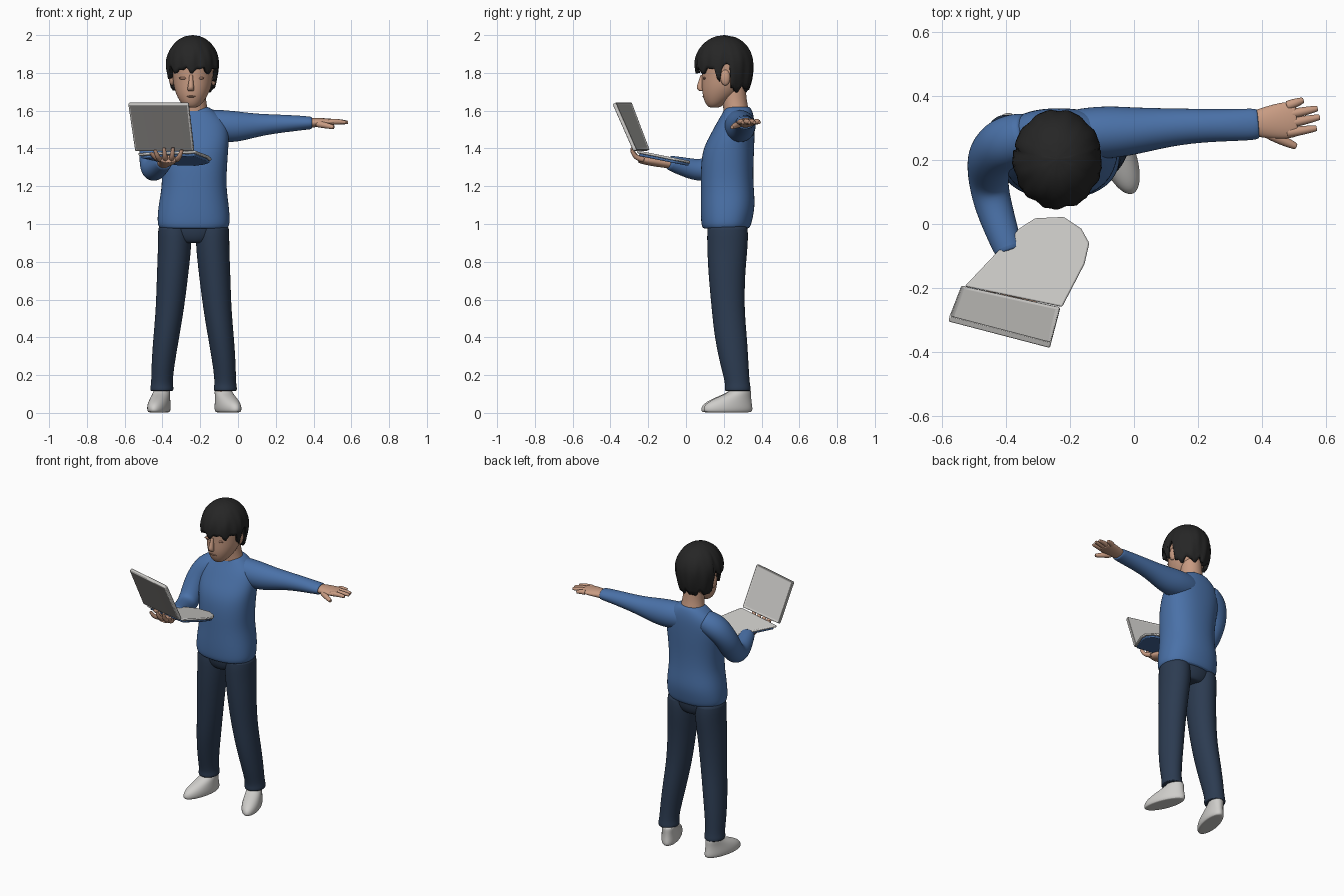
import bpy, bmesh, math
from mathutils import Vector, Matrix

cube = bpy.data.objects.get("Cube")
if cube:
    bpy.data.objects.remove(cube, do_unlink=True)


def material(name, r, g, b):
    m = bpy.data.materials.new(name)
    m.use_nodes = True
    m.diffuse_color = (r, g, b, 1)
    shader = m.node_tree.nodes["Principled BSDF"]
    shader.inputs["Base Color"].default_value = (r, g, b, 1)
    shader.inputs["Roughness"].default_value = 0.8
    return m


BLUE = material("sweater blue", .068, .165, .39)
NAVY = material("jeans navy", .025, .044, .082)
SKIN = material("skin", .58, .33, .225)
SHADE = material("shaded skin", .36, .19, .13)
HAIR = material("black hair", .019, .019, .019)
WHITE = material("shoe white", .62, .61, .59)
SHELL = material("laptop light grey", .60, .59, .57)
GREY = material("laptop outer grey", .23, .22, .21)


def finish(name, bm, mats, levels=0, angle=60):
    bmesh.ops.recalc_face_normals(bm, faces=bm.faces)
    mesh = bpy.data.meshes.new(name)
    bm.to_mesh(mesh)
    bm.free()
    for m in mats:
        mesh.materials.append(m)
    ob = bpy.data.objects.new(name, mesh)
    bpy.context.collection.objects.link(ob)
    if levels:
        ob.modifiers.new("smooth", "SUBSURF").levels = levels
        ob.modifiers["smooth"].render_levels = levels
    bpy.ops.object.select_all(action="DESELECT")
    bpy.context.view_layer.objects.active = ob
    ob.select_set(True)
    bpy.ops.object.shade_smooth_by_angle(angle=math.radians(angle))
    return ob


def loft(name, rings, mat, along=False, n=16, power=2.0, move=None):
    """Skin rings (x, y, z, radius a, radius b); level, or square to the path."""
    bm = bmesh.new()
    pts = [Vector(r[:3]) for r in rings]
    loops = []
    last = len(rings) - 1
    order = [(0, .8)] + [(i, 1) for i in range(last + 1)] + [(last, .8)]
    for i, scale in order:
        a, b = rings[i][3] * scale, rings[i][4] * scale
        u, v = Vector((1, 0, 0)), Vector((0, 1, 0))
        if along:
            t = (pts[min(i + 1, last)] - pts[max(i - 1, 0)]).normalized()
            u = t.cross(Vector((0, 0, 1))).normalized()
            v = u.cross(t)
        loop = []
        for k in range(n):
            c, s = math.cos(math.tau * k / n), math.sin(math.tau * k / n)
            c = math.copysign(abs(c) ** (2 / power), c)
            s = math.copysign(abs(s) ** (2 / power), s)
            loop.append(bm.verts.new(pts[i] + u * a * c + v * b * s))
        loops.append(loop)
    for p, q in zip(loops, loops[1:]):
        for k in range(n):
            bm.faces.new((p[k], p[(k + 1) % n], q[(k + 1) % n], q[k]))
    bm.faces.new(loops[0])
    bm.faces.new(loops[-1])
    if move:
        bm.transform(move)
    return finish(name, bm, [mat], 2)


def blob(name, centre, size, mat):
    bm = bmesh.new()
    bmesh.ops.create_uvsphere(bm, u_segments=16, v_segments=10, radius=1)
    bm.transform(Matrix.Translation(centre) @ Matrix.Diagonal((*size, 1)))
    return finish(name, bm, [mat])


def finger(name, path, r):
    loft(name, [(*p, r * f, r * f) for p, f in zip(path, (1.1, 1, .65))], SKIN, True, 8)


# Legs and shoes
leg = [(-.335, .22, .99, .092, .112), (-.335, .22, .88, .09, .11),
       (-.345, .215, .75, .086, .1), (-.36, .222, .55, .076, .088),
       (-.38, .237, .4, .07, .088), (-.398, .257, .25, .062, .076),
       (-.403, .272, .16, .057, .066), (-.403, .274, .135, .063, .07),
       (-.403, .274, .115, .062, .07)]
shoe = [(0, -.062, .003, .052, .137), (0, -.062, .022, .058, .142),
        (0, -.058, .05, .056, .132), (0, -.03, .08, .05, .1),
        (0, .003, .105, .046, .066), (0, .01, .122, .044, .056)]
for side, x, y, turn in (("right", -.405, .275, -13), ("left", -.075, .28, 21)):
    rings = leg if side == "right" else [(-.47 - r[0], *r[1:]) for r in leg]
    loft(side + "_trouser_leg", rings, NAVY)
    loft(side + "_ankle", [(x, y, .08, .042, .05), (x, y, .15, .042, .05)], SKIN)
    place = Matrix.Translation((x, y, 0)) @ Matrix.Rotation(math.radians(turn), 4, "Z")
    loft(side + "_shoe", shoe, WHITE, move=place)
loft("trouser_seat", [(-.235, .22, .9, .1, .085), (-.235, .22, .94, .175, .108),
                      (-.235, .22, 1.02, .18, .112)], NAVY)

# Sweater body and sleeves
loft("sweater_body", [
    (-.235, .212, .975, .188, .128), (-.235, .215, 1.02, .194, .137),
    (-.235, .222, 1.1, .188, .146), (-.232, .218, 1.2, .17, .14),
    (-.232, .217, 1.3, .175, .14), (-.235, .225, 1.4, .185, .137),
    (-.235, .248, 1.48, .19, .116), (-.235, .265, 1.545, .175, .098),
    (-.235, .275, 1.59, .125, .08), (-.235, .275, 1.62, .08, .066)],
    BLUE, n=24, power=2.3)
loft("right_sleeve", [
    (-.33, .28, 1.54, .075, .07), (-.41, .255, 1.5, .088, .082),
    (-.448, .215, 1.42, .08, .075), (-.455, .17, 1.34, .07, .07),
    (-.456, .125, 1.29, .062, .068), (-.442, .06, 1.283, .06, .06),
    (-.415, -.02, 1.305, .053, .05), (-.39, -.09, 1.325, .046, .04)], BLUE, True)
loft("left_sleeve", [
    (-.2, .28, 1.525, .08, .085), (-.09, .287, 1.518, .086, .088),
    (0, .291, 1.515, .076, .083), (.1, .302, 1.523, .062, .062),
    (.2, .308, 1.53, .054, .051), (.31, .31, 1.534, .051, .042),
    (.365, .312, 1.535, .051, .036), (.39, .314, 1.535, .048, .034)], BLUE, True)

# Outstretched left hand
loft("left_hand", [(.37, .314, 1.535, .04, .026), (.42, .318, 1.537, .052, .025),
                   (.475, .325, 1.54, .06, .02), (.51, .328, 1.54, .055, .016)], SKIN, True)
for i, (tx, ty) in enumerate(((.53, .388), (.575, .362), (.582, .335), (.572, .3))):
    start = (.48, .37 - .028 * i, 1.54)
    mid = ((start[0] + tx) / 2, (start[1] + ty) / 2, 1.543)
    finger(f"left_finger_{i + 1}", (start, mid, (tx, ty, 1.537)), .016)
finger("left_thumb", ((.42, .285, 1.53), (.465, .262, 1.522), (.508, .243, 1.512)), .018)

# Right hand gripping the laptop from below
loft("right_hand", [(-.4, -.06, 1.318, .034, .028), (-.385, -.13, 1.325, .036, .026),
                    (-.37, -.2, 1.335, .05, .026), (-.37, -.25, 1.345, .05, .022)], SKIN, True)
for i in range(4):
    x = -.41 + .028 * i
    spread = (i - 1.5) * .02
    tip = 1.41 - .012 * abs(i - 1.5)
    finger(f"right_finger_{i + 1}", ((x, -.225, 1.34), (x + spread / 2, -.27, 1.352),
                                     (x + spread, -.288, tip)), .015)
finger("right_thumb", ((-.4, -.17, 1.335), (-.435, -.2, 1.35), (-.46, -.225, 1.375)), .016)


# Laptop: base slab, sleeve-coloured underside and tilted lid
def slab(name, outline, offset, mats, inset=0):
    bm = bmesh.new()
    face = bm.faces.new([bm.verts.new(p) for p in outline])
    grown = bmesh.ops.extrude_face_region(bm, geom=[face])["geom"]
    bmesh.ops.translate(bm, vec=offset, verts=[g for g in grown if isinstance(g, bmesh.types.BMVert)])
    inner = [g for g in grown if isinstance(g, bmesh.types.BMFace)][0]
    bm.normal_update()
    if inset:
        bmesh.ops.inset_individual(bm, faces=[face], thickness=inset)
        bmesh.ops.inset_individual(bm, faces=[inner], thickness=inset)
        bmesh.ops.translate(bm, vec=offset * -.3, verts=inner.verts)
        face.material_index = len(mats) - 1
    ob = finish(name, bm, mats, angle=30)
    bevel = ob.modifiers.new("rounded edges", "BEVEL")
    bevel.width, bevel.segments = .005, 2
    return ob


plan = [(-.53, -.195), (-.44, -.1), (-.36, -.015), (-.31, .018), (-.22, .022),
        (-.165, -.015), (-.14, -.06), (-.155, -.125), (-.225, -.26)]
tilt = lambda x, y, drop: Vector((x, y, 1.338 - .2 * y - drop))
slab("laptop_base", [tilt(x, y, 0) for x, y in plan], Vector((0, 0, -.014)), [SHELL])
slab("laptop_underside", [tilt(-.29 + (x + .29) * .93, -.1 + (y + .1) * .93, .014) for x, y in plan],
     Vector((0, 0, -.014)), [BLUE])
lid = [Vector(p) for p in ((-.545, -.212, 1.385), (-.235, -.28, 1.385),
                           (-.264, -.39, 1.635), (-.582, -.307, 1.635))]
inward = (lid[1] - lid[0]).cross(lid[3] - lid[0]).normalized() * -.024
slab("laptop_lid", lid, inward, [SHELL, GREY], .012)

# Neck, head and facial features
loft("neck", [(-.235, .27, 1.56, .085, .072), (-.235, .265, 1.61, .075, .068),
              (-.235, .255, 1.66, .066, .066), (-.237, .25, 1.74, .066, .068)], SKIN)
loft("head", [(-.245, .15, 1.618, .03, .03), (-.245, .155, 1.635, .055, .052),
              (-.243, .18, 1.68, .084, .094), (-.24, .2, 1.73, .102, .117),
              (-.24, .207, 1.78, .108, .124), (-.24, .21, 1.84, .115, .132),
              (-.24, .21, 1.9, .11, .125), (-.24, .21, 1.95, .08, .09)], SKIN, n=20)
loft("nose", [(-.248, .088, 1.79, .01, .012), (-.249, .08, 1.75, .013, .016),
              (-.25, .073, 1.72, .019, .022), (-.25, .082, 1.705, .017, .014)], SKIN, n=10)
blob("mouth", (-.247, .094, 1.675), (.024, .008, .005), SHADE)
for side, s in (("right", -1), ("left", 1)):
    blob(side + "_eye", (-.246 + s * .045, .098, 1.772), (.022, .008, .007), SHADE)
    blob(side + "_ear", (-.24 + s * .11, .208, 1.775), (.016, .026, .042), SKIN)

# Hair cap: fringe high in front, lower over the nape, with ragged locks
bm = bmesh.new()
cols, rows = 72, 14
grid = []
for j in range(rows + 1):
    row = []
    for k in range(cols):
        a = math.tau * k / cols
        front = -math.sin(a)
        edge = 1.815 if front > .3 else 1.775 if front > .12 else 1.835 if front > -.2 else 1.715
        edge += .014 * math.sin(9 * a) + .009 * math.sin(17 * a + 1)
        f = j / rows
        z = 2.0 - (2.0 - edge) * (.5 * f + .5 * f * f)
        h = (z - 1.845) / .155
        r = math.sqrt(max(0, 1 - h * h)) if h > 0 else 1 - .22 * h * h
        r = max(r, .012) * (1 + f * (.022 * math.sin(9 * a + 5 * f) + .014 * math.sin(17 * a - 4 * f)))
        row.append(bm.verts.new((-.24 + .139 * r * math.cos(a), .203 + .155 * r * math.sin(a), z)))
    grid.append(row)
for p, q in zip(grid, grid[1:]):
    for k in range(cols):
        bm.faces.new((p[k], p[(k + 1) % cols], q[(k + 1) % cols], q[k]))
bm.faces.new(grid[0])
hair = finish("hair", bm, [HAIR], angle=50)
thick = hair.modifiers.new("thickness", "SOLIDIFY")
thick.thickness, thick.offset = .022, -1
